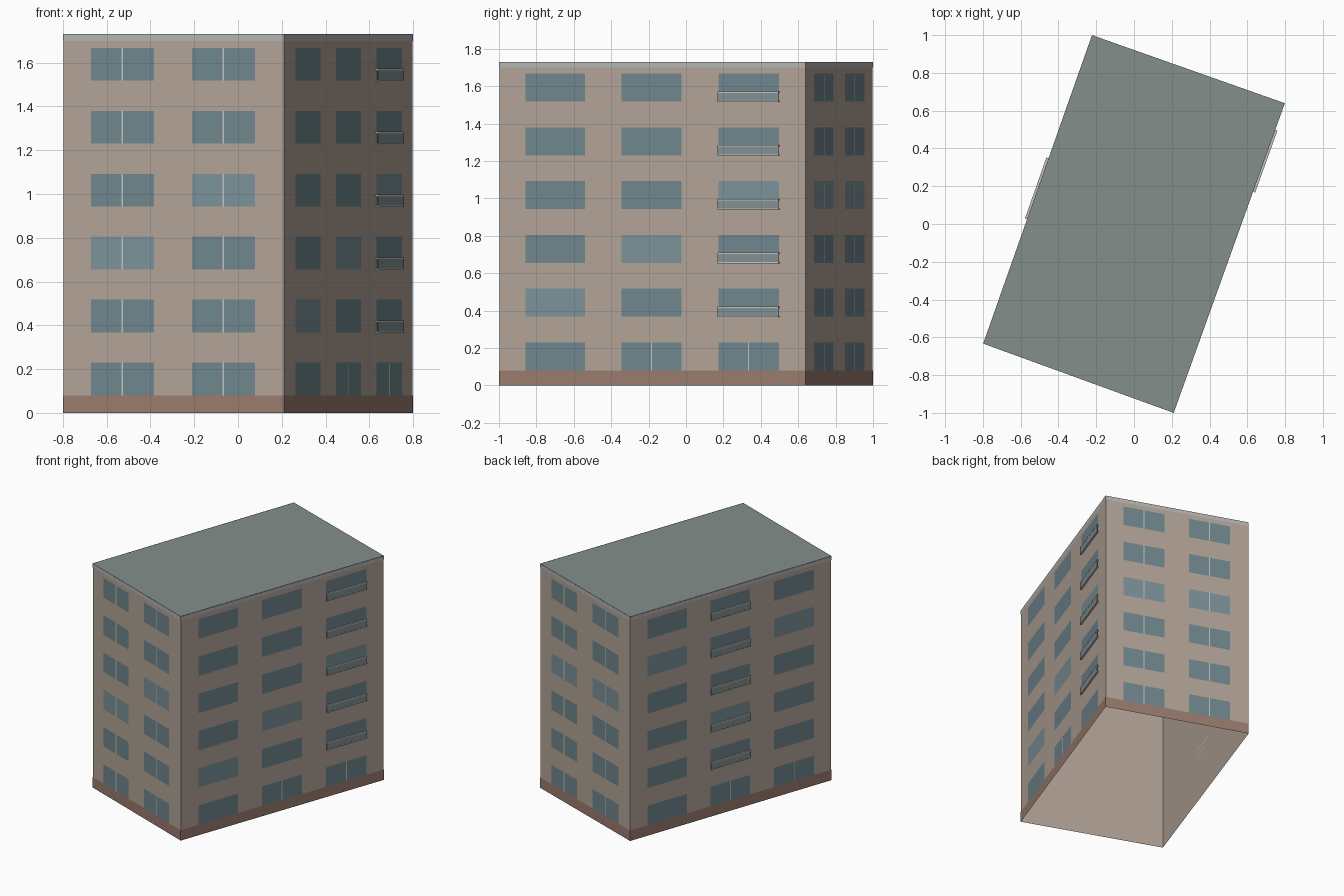
import bpy
import bmesh
from mathutils import Vector

if "Cube" in bpy.data.objects:
    bpy.data.objects.remove(bpy.data.objects["Cube"])

# Footprint corners, counter-clockwise: left, front, right, back
CORNERS = [Vector(c) for c in ((-0.797, -0.632, 0), (0.21, -0.998, 0),
                               (0.797, 0.638, 0), (-0.222, 0.998, 0))]
HEIGHT, BASE, BAND = 1.73, 0.08, 1.70
FLOORS, STEP, WIN_H = 6, 0.2875, 0.15
SKIN = 0.002  # small offset of the facade layers

COLOURS = {
    "wall": (0.45, 0.37, 0.31), "plinth": (0.32, 0.20, 0.157),
    "trim": (0.45, 0.46, 0.45), "roof": (0.235, 0.275, 0.26),
    "glass": (0.16, 0.24, 0.27), "pale_glass": (0.20, 0.29, 0.32),
    "frame": (0.55, 0.55, 0.52), "rail_panel": (0.22, 0.28, 0.29),
}
MATS = {}
for key, col in COLOURS.items():
    MATS[key] = bpy.data.materials.new(key)
    MATS[key].diffuse_color = (*col, 1)

parts = {}


def part(name, mat):
    if name not in parts:
        parts[name] = (bmesh.new(), mat)
    return parts[name][0]


class Side:
    """Wall frame: u along the wall (0..1), z up, d outward."""

    def __init__(self, i):
        self.a, self.b = CORNERS[i], CORNERS[(i + 1) % 4]
        self.length = (self.b - self.a).length
        t = (self.b - self.a).normalized()
        self.n = Vector((t.y, -t.x, 0))

    def pt(self, u, z, d):
        return self.a.lerp(self.b, u) + self.n * d + Vector((0, 0, z))

    def panel(self, bm, u0, u1, z0, z1, d=SKIN):
        bm.faces.new([bm.verts.new(self.pt(u, z, d))
                      for u, z in ((u0, z0), (u1, z0), (u1, z1), (u0, z1))])

    def box(self, bm, u0, u1, z0, z1, d0, d1):
        v = [bm.verts.new(self.pt(u, z, d)) for d in (d0, d1)
             for u, z in ((u0, z0), (u1, z0), (u1, z1), (u0, z1))]
        for f in ((3, 2, 1, 0), (4, 5, 6, 7), (0, 1, 5, 4),
                  (1, 2, 6, 5), (2, 3, 7, 6), (3, 0, 4, 7)):
            bm.faces.new([v[k] for k in f])


SHORT = [(0.125, 0.41), (0.583, 0.87)]
LONG = [(0.086, 0.281), (0.40, 0.596), (0.716, 0.914)]
BALCONY = {1: 2, 3: 1}  # side index -> column with railings
PALE = {(0, 1, 3), (0, 0, 2), (1, 0, 1), (1, 1, 2), (1, 2, 3),
        (2, 0, 3), (2, 1, 3), (3, 0, 4), (3, 2, 4), (3, 1, 2)}

for i in range(4):
    s = Side(i)
    e = SKIN / s.length
    # Shell (open below), plinth and parapet band
    s.panel(part("walls", "wall"), 0, 1, 0, HEIGHT - SKIN, 0)
    s.panel(part("plinth", "plinth"), -e, 1 + e, 0, BASE)
    s.panel(part("parapet_band", "trim"), -e, 1 + e, BAND, HEIGHT)
    for c, (u0, u1) in enumerate(LONG if i % 2 else SHORT):
        for f in range(FLOORS):
            z = BASE + STEP * f
            # Window glass
            pale = (i, c, f) in PALE
            s.panel(part("pale_windows" if pale else "windows",
                         "pale_glass" if pale else "glass"),
                    u0, u1, z, z + WIN_H)
            # Centre mullions
            if i % 2 == 0 or (f == 0 and c > 0):
                m, w = (u0 + u1) / 2, 0.004 / s.length
                s.panel(part("mullions", "frame"), m - w, m + w,
                        z, z + WIN_H, SKIN * 2)
            # Shallow balcony railings
            if f > 0 and BALCONY.get(i) == c:
                s.box(part("railing_panels", "rail_panel"), u0, u1,
                      z + 0.004, z + 0.047, 0.008, 0.012)
                rails = part("railing_rails", "frame")
                s.box(rails, u0 - e, u1 + e, z + 0.047, z + 0.055, 0, 0.013)
                s.box(rails, u0 - e, u1 + e, z - 0.002, z + 0.004, 0, 0.013)

# Flat roof
roof = part("roof", "roof")
roof.faces.new([roof.verts.new(p + p.normalized() * SKIN + Vector((0, 0, HEIGHT)))
                for p in CORNERS])

for name, (bm, mat) in parts.items():
    mesh = bpy.data.meshes.new(name)
    bm.to_mesh(mesh)
    bm.free()
    mesh.materials.append(MATS[mat])
    bpy.context.collection.objects.link(bpy.data.objects.new(name, mesh))

for m in bpy.data.materials:
    if m.users and not m.is_grease_pencil:
        m.use_nodes = True
        m.node_tree.nodes["Principled BSDF"].inputs["Base Color"].default_value = m.diffuse_color
